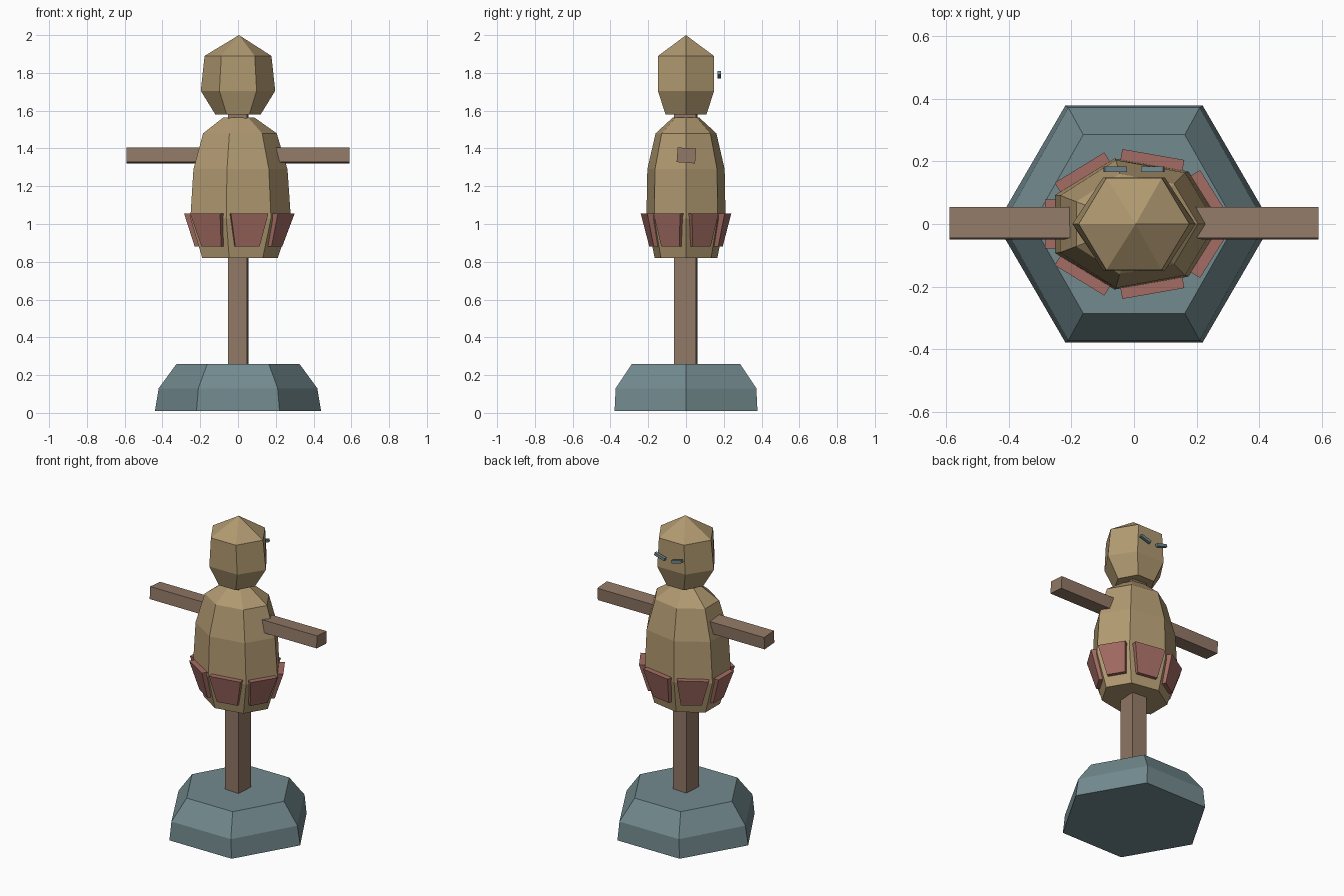
import bpy, bmesh, math
from mathutils import Vector, Matrix

if "Cube" in bpy.data.objects:
    bpy.data.objects.remove(bpy.data.objects["Cube"])


def material(name, rgb):
    m = bpy.data.materials.new(name)
    m.diffuse_color = (*rgb, 1)
    m.use_nodes = True
    m.node_tree.nodes["Principled BSDF"].inputs["Base Color"].default_value = m.diffuse_color
    return m


STRAW = material("straw", (0.44, 0.32, 0.165))
WOOD = material("wood", (0.285, 0.19, 0.132))
RED = material("faded red", (0.37, 0.15, 0.125))
STONE = material("slate stone", (0.17, 0.255, 0.275))


def make(name, bm, mat):
    bmesh.ops.recalc_face_normals(bm, faces=bm.faces[:])
    me = bpy.data.meshes.new(name)
    bm.to_mesh(me)
    bm.free()
    me.materials.append(mat)
    ob = bpy.data.objects.new(name, me)
    bpy.context.collection.objects.link(ob)
    return ob


def ring_point(sides, i, rx, ry, z):
    a = 2 * math.pi * i / sides
    return Vector((rx * math.cos(a), ry * math.sin(a), z))


def loft(name, sides, rings, mat, apex=None):
    """Stack of low-poly rings (z, rx, ry), closed by caps or a point."""
    bm = bmesh.new()
    loops = [[bm.verts.new(ring_point(sides, i, rx, ry, z)) for i in range(sides)]
             for z, rx, ry in rings]
    for lo, hi in zip(loops, loops[1:]):
        for i in range(sides):
            j = (i + 1) % sides
            bm.faces.new((lo[i], lo[j], hi[j], hi[i]))
    bm.faces.new(loops[0][::-1])
    if apex:
        tip = bm.verts.new(apex)
        for i in range(sides):
            bm.faces.new((loops[-1][i], loops[-1][(i + 1) % sides], tip))
    else:
        bm.faces.new(loops[-1])
    return make(name, bm, mat)


def box(name, size, loc, rot, mat):
    bm = bmesh.new()
    bmesh.ops.create_cube(bm, size=1, matrix=Matrix.Diagonal((*size, 1)))
    ob = make(name, bm, mat)
    ob.location = loc
    ob.rotation_euler = [math.radians(r) for r in rot]
    return ob


# Stone foot
loft("stone_base", 6, [(0.01, 0.44, 0.437), (0.13, 0.42, 0.43), (0.26, 0.325, 0.33)], STONE)
bpy.data.objects["stone_base"].location.z = -0.01 + 0.01

# Wooden post and cross bar
box("post", (0.1, 0.117, 1.44), (0.002, -0.002, 0.92), (0, 0, -4), WOOD)
box("arm_bar", (1.18, 0.098, 0.078), (0, 0.002, 1.363), (-4, 0, 0), WOOD)

# Straw body: seven-sided barrel
BODY = [(0.82, 0.21, 0.17), (1.03, 0.28, 0.215), (1.29, 0.262, 0.21),
        (1.48, 0.205, 0.165), (1.565, 0.085, 0.07)]
loft("straw_body", 7, BODY, STRAW)

# Straw head: six-sided with a pointed crown
loft("straw_head", 6, [(1.58, 0.12, 0.125), (1.705, 0.197, 0.172), (1.89, 0.177, 0.17)],
     STRAW, apex=(0.005, 0, 2.0))

# Cloth skirt: one tapered flap on each body face
bm = bmesh.new()
for i in range(7):
    corners = []
    # z, body radii there, inset from the face sides, outward offset
    for z, rx, ry, inset, off in [(0.88, 0.23, 0.183, 0.17, 0.022),
                                  (1.055, 0.279, 0.215, 0.08, 0.034)]:
        a = ring_point(7, i, rx, ry, z)
        b = ring_point(7, i + 1, rx, ry, z)
        out = Vector((b.y - a.y, a.x - b.x, 0)).normalized()
        p, q = a.lerp(b, inset), a.lerp(b, 1 - inset)
        corners.append([bm.verts.new(v) for v in
                        (p - out * 0.012, q - out * 0.012, q + out * off, p + out * off)])
    lo, hi = corners
    bm.faces.new(lo[::-1])
    bm.faces.new(hi)
    for k in range(4):
        n = (k + 1) % 4
        bm.faces.new((lo[k], lo[n], hi[n], hi[k]))
make("cloth_flaps", bm, RED)

# Slanted eyes on the back-facing side, inner ends lower
for side, name in ((-1, "left_eye"), (1, "right_eye")):
    box(name, (0.073, 0.018, 0.018), (side * 0.06, 0.175, 1.79), (0, -side * 16, 0), STONE)
